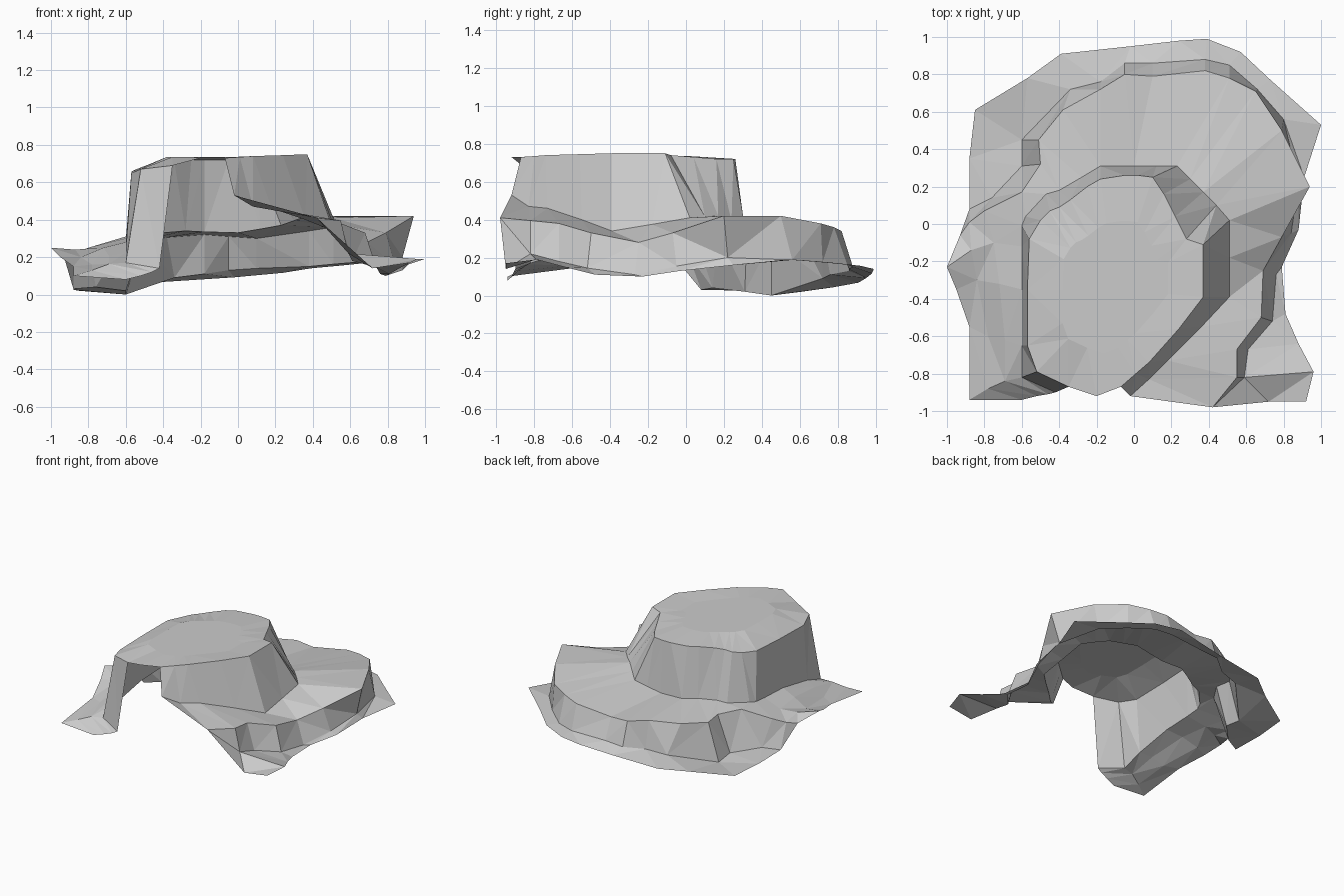
import bpy
import bmesh

default_cube = bpy.data.objects.get("Cube")
if default_cube:
    bpy.data.objects.remove(default_cube, do_unlink=True)

# Single stone colour
stone = bpy.data.materials.new("light_grey_stone")
stone.use_nodes = True
stone_colour = (0.6, 0.6, 0.6, 1)
stone.diffuse_color = stone_colour
stone.node_tree.nodes["Principled BSDF"].inputs["Base Color"].default_value = stone_colour


def height_at(keys, station):
    """Linear interpolation between the keyed heights of one contour."""
    below = max(k for k in keys if k <= station)
    above = min(k for k in keys if k >= station)
    if below == above:
        return keys[below]
    t = (station - below) / (above - below)
    return keys[below] + t * (keys[above] - keys[below])


def contour(outline, keys):
    """Turn a plan outline in hundredths and keyed heights into points."""
    return [(x / 100, y / 100, height_at(keys, i) / 100)
            for i, (x, y) in enumerate(outline)]


def finish(name, bm):
    """Triangulate into flat facets and link the object."""
    bmesh.ops.triangulate(bm, faces=bm.faces[:], quad_method='SHORT_EDGE')
    mesh = bpy.data.meshes.new(name)
    bm.to_mesh(mesh)
    bm.free()
    mesh.materials.append(stone)
    part = bpy.data.objects.new(name, mesh)
    bpy.context.collection.objects.link(part)
    return part


def band(name, inner, outer):
    """Loft one open strip of ground between two contours."""
    bm = bmesh.new()
    a = [bm.verts.new(p) for p in inner]
    b = [bm.verts.new(p) for p in outer]
    for i in range(len(a) - 1):
        bm.faces.new((a[i], a[i + 1], b[i + 1], b[i]))
    return finish(name, bm)


# Contours run from the front left, around the back, to the front right;
# the front stays open

# Upper plateau edge
plateau_rim = contour(
    [(-35, -87), (-52, -79), (-57, -65), (-57, -35), (-56, -8), (-50, 2),
     (-45, 7), (-40, 9), (-34, 13), (-25, 20), (-18, 24), (-5, 26),
     (2, 26), (10, 25), (16, 16), (22, 4), (28, -8), (37, -11), (37, -25),
     (37, -39), (24, -56), (8, -74), (1, -80), (-7, -87)],
    {0: 69, 2: 65, 5: 67, 9: 72, 14: 72, 17: 75, 19: 75, 23: 73})

# Foot of the plateau wall
plateau_foot = contour(
    [(-42, -90), (-60, -82), (-60, -65), (-60, -35), (-60, -12), (-60, -1),
     (-58, 4), (-47, 16), (-40, 18), (-28, 25), (-18, 31), (0, 31),
     (12, 31), (23, 31), (30, 24), (37, 17), (44, 10), (51, 2), (51, -18),
     (51, -39), (36, -55), (18, -73), (8, -83), (-2, -92)],
    {0: 14, 1: 17, 3: 28, 6: 31, 9: 34, 11: 33, 13: 37, 15: 42, 17: 41,
     19: 34, 21: 46, 22: 47, 23: 53})

# Lower terrace edge
terrace_rim = contour(
    [(-46, -91), (-69, -84), (-69, -62), (-72, -32), (-75, -10), (-80, 7),
     (-60, 17), (-50, 32), (-51, 45), (-38, 61), (-18, 72), (-5, 80),
     (10, 79), (38, 82), (51, 78), (65, 71), (79, 50), (94, 20), (79, -7),
     (69, -25), (68, -50), (55, -67), (55, -82), (42, -98)],
    {0: 12, 3: 25, 5: 25, 6: 31, 8: 29, 10: 32, 12: 30, 13: 34, 15: 38,
     16: 42, 17: 42, 18: 33, 19: 28, 20: 33, 21: 38, 23: 41})

# Foot of the terrace cliff
terrace_foot = contour(
    [(-52, -92), (-78, -88), (-78, -60), (-84, -30), (-87, -14), (-88, 1),
     (-76, 14), (-60, 31), (-60, 45), (-34, 72), (-18, 76), (-5, 86),
     (10, 86), (38, 88), (51, 85), (66, 72), (80, 56), (88, 22), (84, -5),
     (76, -27), (74, -52), (61, -67), (59, -82), (72, -95)],
    {0: 10, 2: 16, 4: 24, 5: 22, 6: 4, 8: 0, 9: 9, 11: 13, 13: 15, 17: 20,
     19: 11, 21: 18, 22: 22, 23: 14})

# Outer edge of the low ground
ground_edge = contour(
    [(-60, -94), (-88, -94), (-88, -55), (-95, -35), (-100, -23), (-93, -6),
     (-88, 8), (-88, 35), (-85, 61), (-57, 78), (-39, 91), (-2, 95),
     (24, 98), (39, 99), (57, 92), (73, 77), (100, 53), (91, 25), (88, -3),
     (79, -23), (81, -48), (88, -64), (96, -79), (92, -95)],
    {0: 8, 1: 10, 4: 25, 5: 20, 6: 3, 8: 2, 13: 14, 16: 19, 19: 10, 20: 11,
     22: 19, 23: 17})

# Sloping strips
contours = [plateau_rim, plateau_foot, terrace_rim, terrace_foot, ground_edge]
strip_names = ["plateau_wall", "terrace_ground", "terrace_cliff", "low_ground"]
for name, inner, outer in zip(strip_names, contours, contours[1:]):
    band(name, inner, outer)

# Plateau top: a sloping margin with a bulge at the front, then a level middle
margin = plateau_rim + [(-0.2, -0.92, 0.73)]
middle = [(0.6 * x - 0.04, 0.6 * y - 0.14, 0.735) for x, y, z in margin]
band("plateau_margin", middle + middle[:1], margin + margin[:1])
cap = bmesh.new()
cap.faces.new([cap.verts.new(p) for p in reversed(middle)])
finish("plateau_middle", cap)
